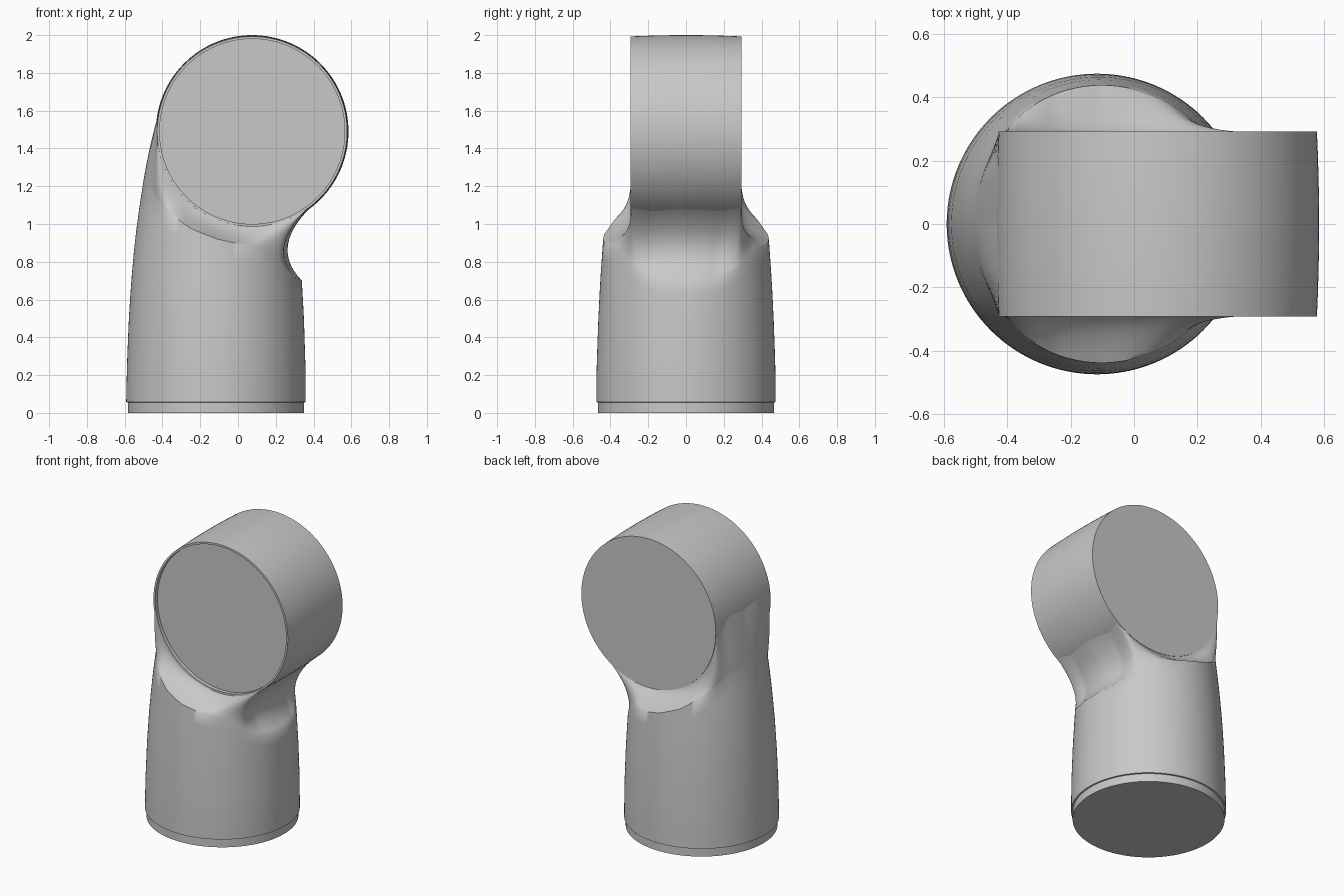
import bpy, bmesh, math
from mathutils import Vector

old = bpy.data.objects.get("Cube")
if old:
    bpy.data.objects.remove(old)

grey = bpy.data.materials.new("plain grey")
grey.use_nodes = True
colour = (0.58, 0.58, 0.58, 1)
grey.diffuse_color = colour
grey.node_tree.nodes["Principled BSDF"].inputs["Base Color"].default_value = colour

HEAD_X, HEAD_Z, HEAD_R, HEAD_Y = 0.075, 1.49, 0.51, 0.293
SIDES = 128


def interp(table, t):
    """Linearly interpolate rows of (key, values...)."""
    for a, b in zip(table, table[1:]):
        if t <= b[0]:
            f = max(0, (t - a[0]) / (b[0] - a[0]))
            return [p + (q - p) * f for p, q in zip(a[1:], b[1:])]
    return table[-1][1:]


def skin(name, rings, cap_start=True, cap_end=True):
    """Bridge closed rings of points into one smooth part."""
    bm = bmesh.new()
    loops = [[bm.verts.new(p) for p in ring] for ring in rings]
    for lo, hi in zip(loops, loops[1:]):
        for i in range(len(lo)):
            j = (i + 1) % len(lo)
            bm.faces.new((lo[i], lo[j], hi[j], hi[i]))
    if cap_start:
        bm.faces.new(loops[0][::-1])
    if cap_end:
        bm.faces.new(loops[-1])
    bmesh.ops.recalc_face_normals(bm, faces=bm.faces)
    mesh = bpy.data.meshes.new(name)
    bm.to_mesh(mesh)
    bm.free()
    mesh.materials.append(grey)
    obj = bpy.data.objects.new(name, mesh)
    bpy.context.collection.objects.link(obj)
    bpy.ops.object.select_all(action='DESELECT')
    obj.select_set(True)
    bpy.context.view_layer.objects.active = obj
    bpy.ops.object.shade_smooth_by_angle(angle=math.radians(55))


# Body outline: height, left x, right x, half depth
OUTLINE = [(0.055, -0.592, 0.358, 0.475), (0.25, -0.588, 0.357, 0.473),
           (0.5, -0.578, 0.349, 0.464), (0.7, -0.565, 0.338, 0.454),
           (0.9, -0.547, 0.325, 0.44), (1.05, -0.528, 0.315, 0.43),
           (1.2, -0.505, 0.3, 0.42)]
# Shoulder edge: degrees away from the right side, height
SHOULDER = [(0, 0.7), (20, 0.71), (33, 0.745), (46, 0.82), (57, 0.87),
            (75, 0.895), (90, 0.92), (109, 0.975), (130, 1.075), (150, 1.17), (180, 1.2)]
# Neck joint: degrees away from the right side, degrees around the head
JOINT = [(0, 312), (40, 312), (60, 286), (90, 247), (115, 224), (130, 206),
         (142, 180), (152, 165), (180, 150)]


def body_point(a, z):
    left, right, depth = interp(OUTLINE, z)
    return Vector(((left + right) / 2 + (right - left) / 2 * math.cos(a),
                   depth * math.sin(a), z))


def head_point(a, deg):
    """Where the neck meets the lower edge of the round head."""
    phi = math.radians(interp(JOINT, deg)[0])
    y = max(-0.289, min(0.289, 0.48 * math.sin(a)))
    r = HEAD_R - 0.004 - 0.006 * abs(y) / HEAD_Y
    return Vector((HEAD_X + r * math.cos(phi), y, HEAD_Z + r * math.sin(phi)))


def column(a):
    deg = math.degrees(math.acos(max(-1, min(1, math.cos(a)))))
    rim_z = interp(SHOULDER, deg)[0]
    pts = [body_point(a, 0.057 + (rim_z - 0.057) * k / 10) for k in range(11)]
    rim, end = pts[-1], head_point(a, deg)
    ctrl = (rim + end) / 2
    # Deep hollow on the right
    hollow = max(0, min(1, (62 - deg) / 40))
    ctrl += Vector((-0.22, 0, -0.02)) * hollow
    # Shoulders turn in quickly to the flat sides of the neck
    side = interp([(40, 0), (80, 0.6), (105, 1), (138, 1), (155, 0)], deg)[0]
    ctrl.y += (end.y - ctrl.y) * side
    ctrl.z += (min(ctrl.z, rim_z + 0.07) - ctrl.z) * side
    # Gentle bulge up the left
    ctrl.x -= interp([(140, 0), (160, 0.03), (180, 0.03)], deg)[0]
    for k in range(1, 17):
        t = k / 16
        pts.append(rim * (1 - t) ** 2 + ctrl * 2 * t * (1 - t) + end * t * t)
    return pts


angles = [2 * math.pi * i / SIDES for i in range(SIDES)]
skin("body_and_neck", list(zip(*[column(a) for a in angles])), cap_end=False)


def flat_ring(r, z):
    return [(-0.117 + r * math.cos(a), r * math.sin(a), z) for a in angles]


# Stepped foot under the body
skin("foot", [flat_ring(0.466, 0), flat_ring(0.466, 0.055), flat_ring(0.475, 0.057)],
     cap_end=False)


def head_ring(r, y):
    return [(HEAD_X + r * math.cos(a), y, HEAD_Z + r * math.sin(a)) for a in angles]


# Slightly barrelled head with a recessed front disc
profile = [(0.49, -0.268), (0.49, -HEAD_Y)]
for k in range(9):
    s = k / 4 - 1
    profile.append((HEAD_R - 0.007 * s * s, s * HEAD_Y))
skin("round_head", [head_ring(r, y) for r, y in profile])
